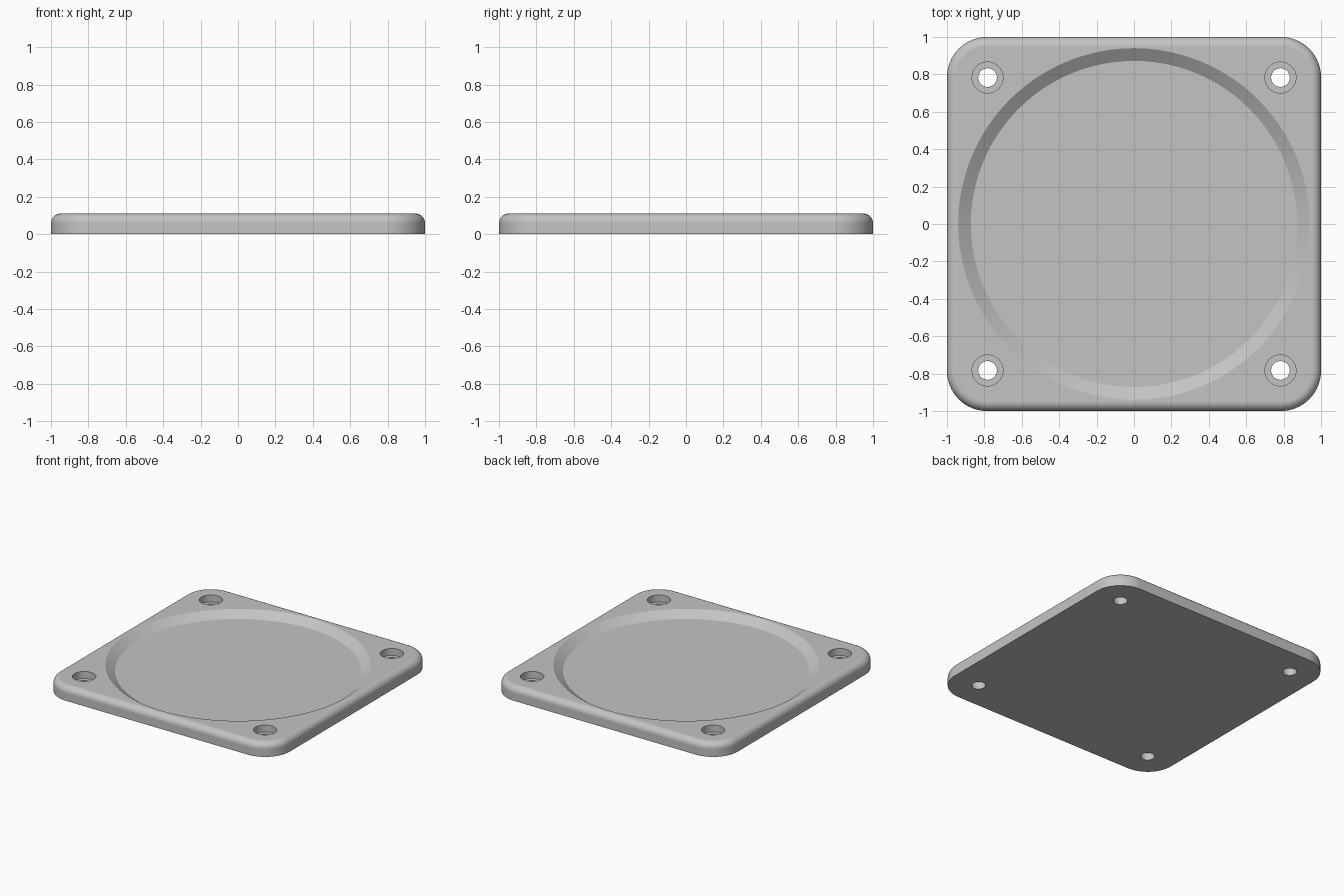
import bpy
import bmesh
from math import pi, sin, cos, radians

cube = bpy.data.objects.get("Cube")
if cube:
    bpy.data.objects.remove(cube, do_unlink=True)

HEIGHT = 0.11
CORNER = 0.215      # plan corner radius
FILLET = 0.05       # rounded upper edge
HOLE = 0.783        # hole centre offset
DISH_DEPTH = 0.047

grey = bpy.data.materials.new("light grey")
grey.use_nodes = True
colour = (0.55, 0.55, 0.55, 1)
grey.diffuse_color = colour
grey.node_tree.nodes["Principled BSDF"].inputs["Base Color"].default_value = colour


def rounded_square(bm, inset, z, steps=16):
    """Ring of vertices around a square with round corners."""
    ring = []
    centre, radius = 1 - CORNER, CORNER - inset
    for k, (sx, sy) in enumerate([(1, 1), (-1, 1), (-1, -1), (1, -1)]):
        for i in range(steps + 1):
            a = pi / 2 * (k + i / steps)
            ring.append(bm.verts.new((sx * centre + radius * cos(a),
                                      sy * centre + radius * sin(a), z)))
    return ring


# Plate body with a filleted upper edge
bm = bmesh.new()
rings = [rounded_square(bm, 0, 0)]
for i in range(9):
    a = pi / 2 * i / 8
    rings.append(rounded_square(bm, FILLET * (1 - cos(a)),
                                HEIGHT - FILLET + FILLET * sin(a)))
for low, high in zip(rings, rings[1:]):
    for i in range(len(low)):
        j = (i + 1) % len(low)
        bm.faces.new((low[i], low[j], high[j], high[i]))
bm.faces.new(rings[0][::-1])
bm.faces.new(rings[-1])
mesh = bpy.data.meshes.new("base_plate")
bm.to_mesh(mesh)
bm.free()
mesh.materials.append(grey)
plate = bpy.data.objects.new("base_plate", mesh)
bpy.context.collection.objects.link(plate)


def cut(name, x, y, z0, z1, r0, r1, sides):
    """Remove a round, optionally tapered, volume from the plate."""
    bpy.ops.mesh.primitive_cone_add(vertices=sides, radius1=r0, radius2=r1,
                                    depth=z1 - z0,
                                    location=(x, y, (z0 + z1) / 2))
    cutter = bpy.context.object
    cutter.name = name
    cutter.hide_render = True
    cutter.data.materials.append(grey)
    mod = plate.modifiers.new(name, 'BOOLEAN')
    mod.operation = 'DIFFERENCE'
    mod.solver = 'EXACT'
    mod.object = cutter
    bpy.context.view_layer.objects.active = plate
    bpy.ops.object.modifier_apply(modifier=name)
    bpy.data.objects.remove(cutter, do_unlink=True)


# Shallow dish with a sloping wall, extended above the top face
floor_r, rim_r = 0.872, 0.94
cut("dish_cutter", 0, 0, HEIGHT - DISH_DEPTH, HEIGHT + DISH_DEPTH,
    floor_r, 2 * rim_r - floor_r, 96)

# Counterbored screw holes in the corners
for sx in (-1, 1):
    for sy in (-1, 1):
        x, y = sx * HOLE, sy * HOLE
        cut("counterbore_cutter", x, y, 0.055, 0.2, 0.083, 0.083, 48)
        cut("screw_hole_cutter", x, y, -0.1, 0.2, 0.05, 0.05, 48)

# Smooth rounded surfaces, crisp edges
bpy.ops.object.select_all(action='DESELECT')
plate.select_set(True)
bpy.context.view_layer.objects.active = plate
bpy.ops.object.shade_smooth_by_angle(angle=radians(25))
weighted = plate.modifiers.new("weighted_normals", 'WEIGHTED_NORMAL')
weighted.keep_sharp = True
